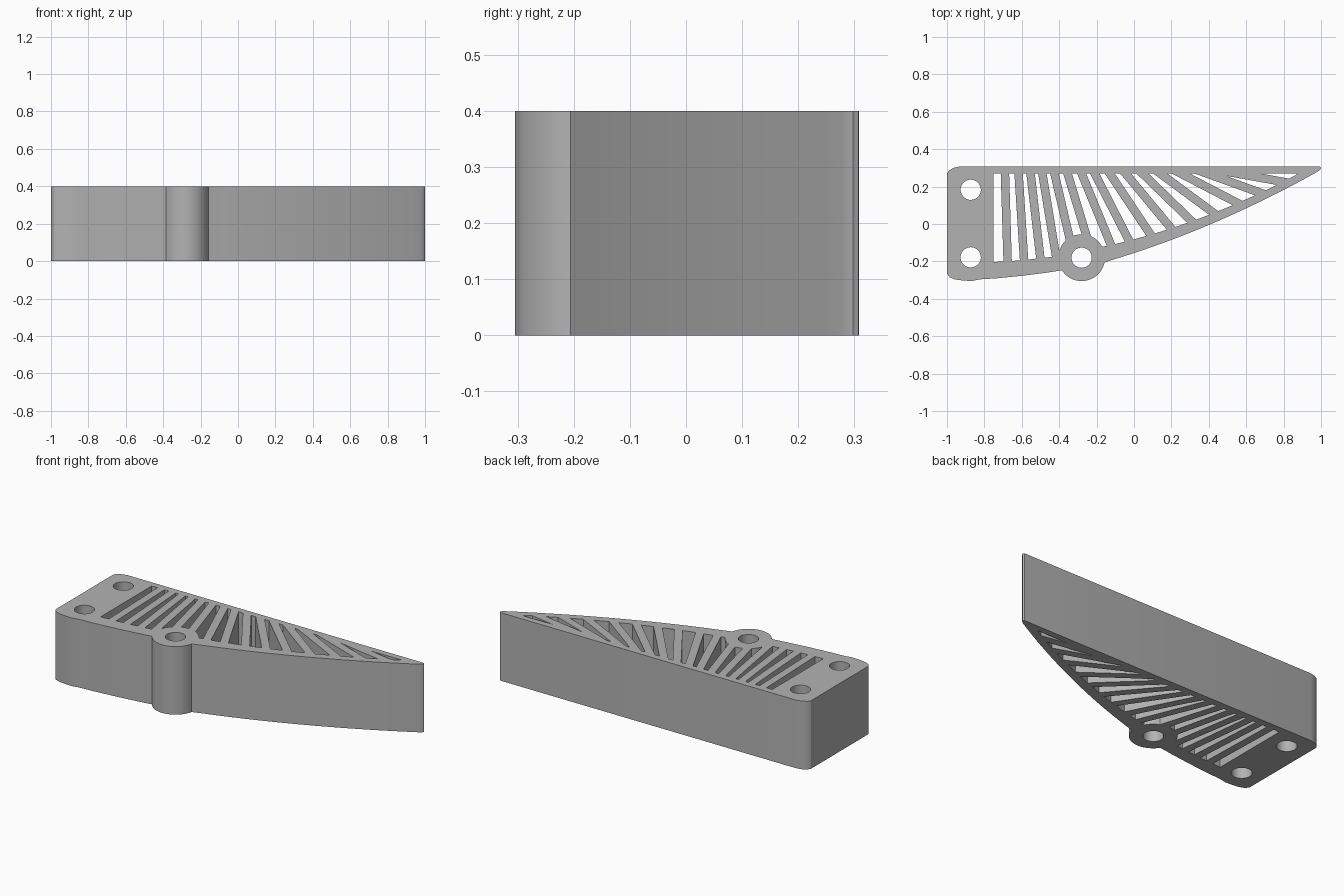
import bpy, bmesh, math
from mathutils import Vector

cube = bpy.data.objects.get("Cube")
if cube:
    bpy.data.objects.remove(cube, do_unlink=True)

HEIGHT = 0.4
BOSS = Vector((-0.28, -0.18))
BOSS_R = 0.125

grey = bpy.data.materials.new("plain_grey")
grey.use_nodes = True
colour = (0.45, 0.45, 0.45, 1)
grey.diffuse_color = colour
grey.node_tree.nodes["Principled BSDF"].inputs["Base Color"].default_value = colour


def prism(name, points, z0, z1):
    """Extrude a flat outline between two heights."""
    bm = bmesh.new()
    face = bm.faces.new([bm.verts.new((x, y, z0)) for x, y in points])
    side = bmesh.ops.extrude_face_region(bm, geom=[face])["geom"]
    verts = [v for v in side if isinstance(v, bmesh.types.BMVert)]
    bmesh.ops.translate(bm, vec=(0, 0, z1 - z0), verts=verts)
    bmesh.ops.recalc_face_normals(bm, faces=bm.faces)
    mesh = bpy.data.meshes.new(name)
    bm.to_mesh(mesh)
    bm.free()
    mesh.materials.append(grey)
    obj = bpy.data.objects.new(name, mesh)
    bpy.context.collection.objects.link(obj)
    return obj


def arc(centre, radius, start, end, steps):
    angles = [math.radians(start + (end - start) * i / steps) for i in range(steps + 1)]
    return [(centre[0] + radius * math.cos(a), centre[1] + radius * math.sin(a)) for a in angles]


def subtract(target, cutter):
    """Cut one solid from another and discard the cutter."""
    cutter.hide_render = True
    mod = target.modifiers.new("cut", 'BOOLEAN')
    mod.operation = 'DIFFERENCE'
    mod.solver = 'EXACT'
    mod.object = cutter
    bpy.context.view_layer.objects.active = target
    bpy.ops.object.modifier_apply(modifier=mod.name)
    bpy.data.objects.remove(cutter, do_unlink=True)


def lower_edge(x):
    return -0.205 + 0.357 * (x + 0.16) + 0.116 * (x + 0.16) * (x - 0.4)


def steps(a, b, n):
    return [a + (b - a) * i / n for i in range(n + 1)]


# Bracket outline: rounded left end, boss bulge, curved lower edge, pointed tip
outline = [(-1, 0.27), (-1, -0.265), (-0.985, -0.285), (-0.955, -0.297), (-0.915, -0.302),
           (-0.87, -0.305), (-0.825, -0.296), (-0.74, -0.291), (-0.6, -0.277), (-0.48, -0.262)]
outline += arc(BOSS, BOSS_R, 213, 348, 24)
outline += [(x, lower_edge(x)) for x in steps(-0.12, 0.98, 24)]
outline += [(0.995, 0.29), (1, 0.298), (0.995, 0.307)]
outline += [(-0.93, 0.308), (-0.965, 0.3), (-0.99, 0.285)]
bracket = prism("ribbed_bracket", outline, 0, HEIGHT)

# Opening inside the frame
window = [(-0.75, 0.27), (-0.75, -0.203), (-0.61, -0.195), (-0.435, -0.175), (-0.28, -0.14)]
window += [(x, lower_edge(x) + 0.045 + 0.035 * (0.9 - x) ** 2) for x in steps(-0.135, 0.86, 14)]
window += [(0.875, 0.27)]
opening = prism("opening_cutter", window, -0.1, HEIGHT + 0.1)

# Fanned ribs left standing in the opening: centre x at the top and bottom ends
rib_tops = [-0.69, -0.617, -0.553, -0.49, -0.425, -0.355, -0.28, -0.21,
            -0.13, -0.045, 0.045, 0.14, 0.25, 0.39, 0.55, 0.68]
rib_feet = [-0.676, -0.588, -0.5, -0.414, -0.318, -0.216, -0.115, -0.02,
            0.093, 0.2, 0.307, 0.42, 0.543, 0.66, 0.775]
for top_x, foot_x in zip(rib_tops, rib_feet):
    foot_y = lower_edge(foot_x) + 0.06 if foot_x > -0.2 else -0.19
    top, foot = Vector((top_x, 0.27)), Vector((foot_x, foot_y))
    along = (foot - top).normalized()
    across = Vector((-along.y, along.x)) * 0.0225
    top, foot = top - along * 0.15, foot + along * 0.15
    corners = [top + across, top - across, foot - across, foot + across]
    subtract(opening, prism("rib", corners, -0.2, HEIGHT + 0.2))

# Round boss also stays solid
subtract(opening, prism("boss", arc(BOSS, BOSS_R, 0, 352.5, 47), -0.2, HEIGHT + 0.2))
subtract(bracket, opening)

# Bolt holes
for centre in [(-0.873, 0.183), (-0.873, -0.178), BOSS]:
    subtract(bracket, prism("bolt_hole", arc(centre, 0.054, 0, 352.5, 47), -0.1, HEIGHT + 0.1))

bpy.ops.object.select_all(action='DESELECT')
bracket.select_set(True)
bpy.context.view_layer.objects.active = bracket
bpy.ops.object.shade_smooth_by_angle(angle=math.radians(30))
